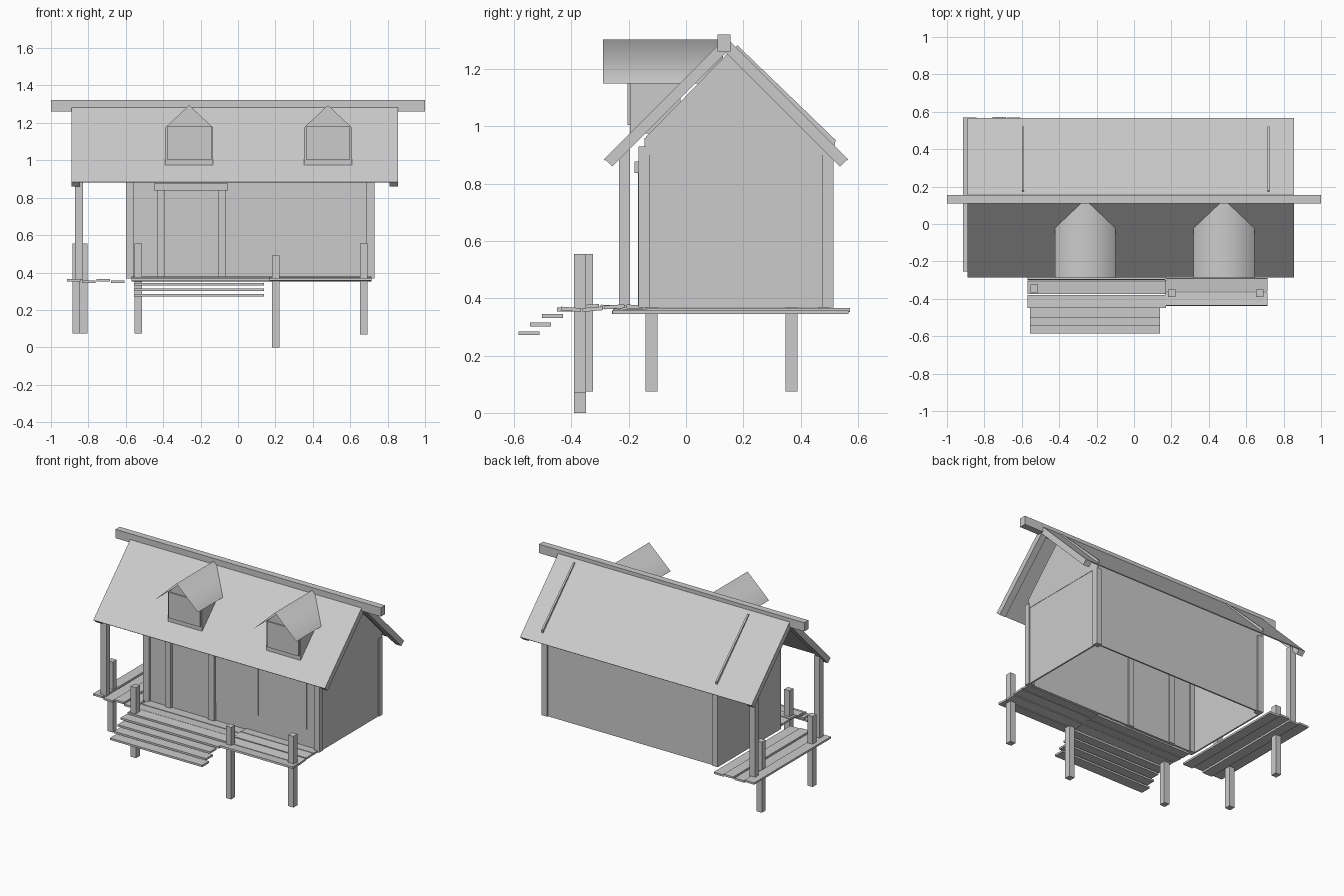
import bpy
import bmesh
import random
from mathutils import Vector

random.seed(4)
if "Cube" in bpy.data.objects:
    bpy.data.objects.remove(bpy.data.objects["Cube"], do_unlink=True)

grey = bpy.data.materials.new("plain grey")
grey.use_nodes = True
GREY = (0.6, 0.6, 0.6, 1)
grey.diffuse_color = GREY
grey.node_tree.nodes["Principled BSDF"].inputs["Base Color"].default_value = GREY


def finish(name, bm):
    bmesh.ops.recalc_face_normals(bm, faces=bm.faces)
    mesh = bpy.data.meshes.new(name)
    bm.to_mesh(mesh)
    bm.free()
    mesh.materials.append(grey)
    obj = bpy.data.objects.new(name, mesh)
    bpy.context.collection.objects.link(obj)
    return obj


def box(name, x, y, z, tilt=0.0):
    """Box from (min, max) ranges; tilt is a small turn about x."""
    bm = bmesh.new()
    bmesh.ops.create_cube(bm, size=1)
    for v in bm.verts:
        v.co = Vector([(r[1] - r[0]) * c for r, c in zip((x, y, z), v.co)])
    obj = finish(name, bm)
    obj.location = [sum(r) / 2 for r in (x, y, z)]
    obj.rotation_euler.x = tilt
    return obj


def prism(name, outline, axis, start, end):
    """Extrude an outline along x (points are y, z) or y (points are x, z)."""
    def place(a, b):
        return (start, a, b) if axis == "x" else (a, start, b)
    bm = bmesh.new()
    face = bm.faces.new([bm.verts.new(place(a, b)) for a, b in outline])
    move = (end - start, 0, 0) if axis == "x" else (0, end - start, 0)
    out = bmesh.ops.extrude_face_region(bm, geom=[face])
    moved = [g for g in out["geom"] if isinstance(g, bmesh.types.BMVert)]
    bmesh.ops.translate(bm, verts=moved, vec=move)
    return finish(name, bm)


def around(c, half):
    return (c - half, c + half)


# Walls: thin shell without a floor
LOW = 0.368
box("front_wall", (-0.6, 0.72), (-0.145, -0.135), (LOW, 0.96))
box("back_wall", (-0.6, 0.72), (0.497, 0.507), (LOW, 0.93))
gable = [(-0.14, 0.9), (-0.14, 0.963), (0.14, 1.25), (0.18, 1.283),
         (0.522, 0.953), (0.515, 0.9)]
for side, x in (("left", 0.713), ("right", -0.6)):
    box(side + "_wall", (x, x + 0.01), (-0.14, 0.505), (LOW, 0.9))
    prism(side + "_gable", gable, "x", x, x + 0.012)

# Corner posts
for side, x in (("left", 0.708), ("right", -0.578)):
    box(side + "_front_corner", around(x, 0.021), (-0.165, -0.127), (LOW, 0.93))
    box(side + "_back_corner", around(x, 0.021), (0.476, 0.515), (LOW, 0.9))

# Door with frame, and two window plates
box("door", (-0.39, -0.107), (-0.15, -0.14), (LOW, 0.84))
for x in (-0.412, -0.086):
    box("door_post", around(x, 0.021), (-0.168, -0.127), (LOW, 0.84))
box("door_lintel", (-0.45, -0.053), (-0.18, -0.14), (0.838, 0.877))
for x in (0.094, 0.457):
    box("window", around(x, 0.163), (-0.15, -0.143), (0.49, 0.845))

# Main roof: thin sheets on end rafters, with a ridge beam
RIDGE_Y, RIDGE_Z, EAVE = 0.14, 1.312, 0.427


def slope(name, direction, top, thick, x0, x1):
    peak = RIDGE_Z - top
    drop = thick * 0.707
    low_y = RIDGE_Y + direction * (EAVE - top)
    pts = [(RIDGE_Y, peak), (low_y, peak - EAVE + top),
           (low_y - direction * drop, peak - EAVE + top - drop),
           (RIDGE_Y, peak - 2 * drop)]
    return prism(name, pts, "x", x0, x1)


for side, d in (("front", -1), ("back", 1)):
    slope(side + "_roof", d, 0, 0.006, -0.89, 0.855)
    for x in (-0.89, 0.81):
        slope(side + "_rafter", d, 0.004, 0.036, x, x + 0.045)
box("ridge_beam", (-1, 1), (0.11, 0.155), (1.262, 1.322))

# Dormers: house-shaped body, window plate, smooth folded roof
for x in (-0.261, 0.481):
    body = [(x - 0.128, 0.975), (x + 0.128, 0.975), (x + 0.128, 1.175),
            (x, 1.295), (x - 0.128, 1.175)]
    prism("dormer_body", body, "y", -0.196, -0.02)
    box("dormer_window", around(x, 0.118), (-0.205, -0.196), (1.005, 1.18))
    bm = bmesh.new()
    rows = [[bm.verts.new((x + dx, y, z)) for y in (-0.29, 0.13)]
            for dx, z in ((-0.162, 1.15), (0, 1.303), (0.162, 1.15))]
    for a, b in zip(rows, rows[1:]):
        bm.faces.new((a[0], b[0], b[1], a[1]))
    for f in bm.faces:
        f.smooth = True
        if f.normal.z < 0:
            f.normal_flip()
    bm.normal_update()
    roof = finish("dormer_roof", bm)
    if roof.data.polygons[0].normal.z < 0:
        roof.data.flip_normals()

# Side deck: boards running front to back
for i in range(4):
    x = -0.913 + i * 0.078
    y = random.uniform(-0.01, 0.01)
    z = 0.345 + 0.008 * (i % 2 == 0)
    box("side_board", (x, x + 0.072), (-0.25 + y, 0.575 + y), (z, z + 0.013))

# Front deck: boards running side to side in two sections
for x0, x1, y0 in ((-0.57, 0.17, -0.45), (0.165, 0.715, -0.437)):
    for i in range(4):
        y = y0 + i * 0.076
        z = 0.358 + random.uniform(-0.005, 0.008)
        box("front_board", (x0, x1), (y, y + 0.071), (z, z + 0.013),
            random.uniform(-0.1, 0.1))

# Steps
for i in range(3):
    y, z = -0.503 - i * 0.041, 0.332 - i * 0.03
    box("step", (-0.555, 0.14), (y, y + 0.073), (z, z + 0.013))

# Deck posts, standing through the boards
for x, y, z0, z1 in ((-0.533, -0.345, 0.075, 0.555), (0.202, -0.37, 0, 0.49),
                     (0.672, -0.37, 0.07, 0.555), (-0.865, -0.12, 0.075, 0.555),
                     (-0.824, 0.368, 0.075, 0.555)):
    box("deck_post", around(x, 0.02), around(y, 0.021), (z0, z1))

# Posts holding up the roof overhang
for y, top in ((-0.215, 0.92), (0.48, 0.93)):
    box("roof_post", around(-0.85, 0.021), around(y, 0.019), (0.36, top))
